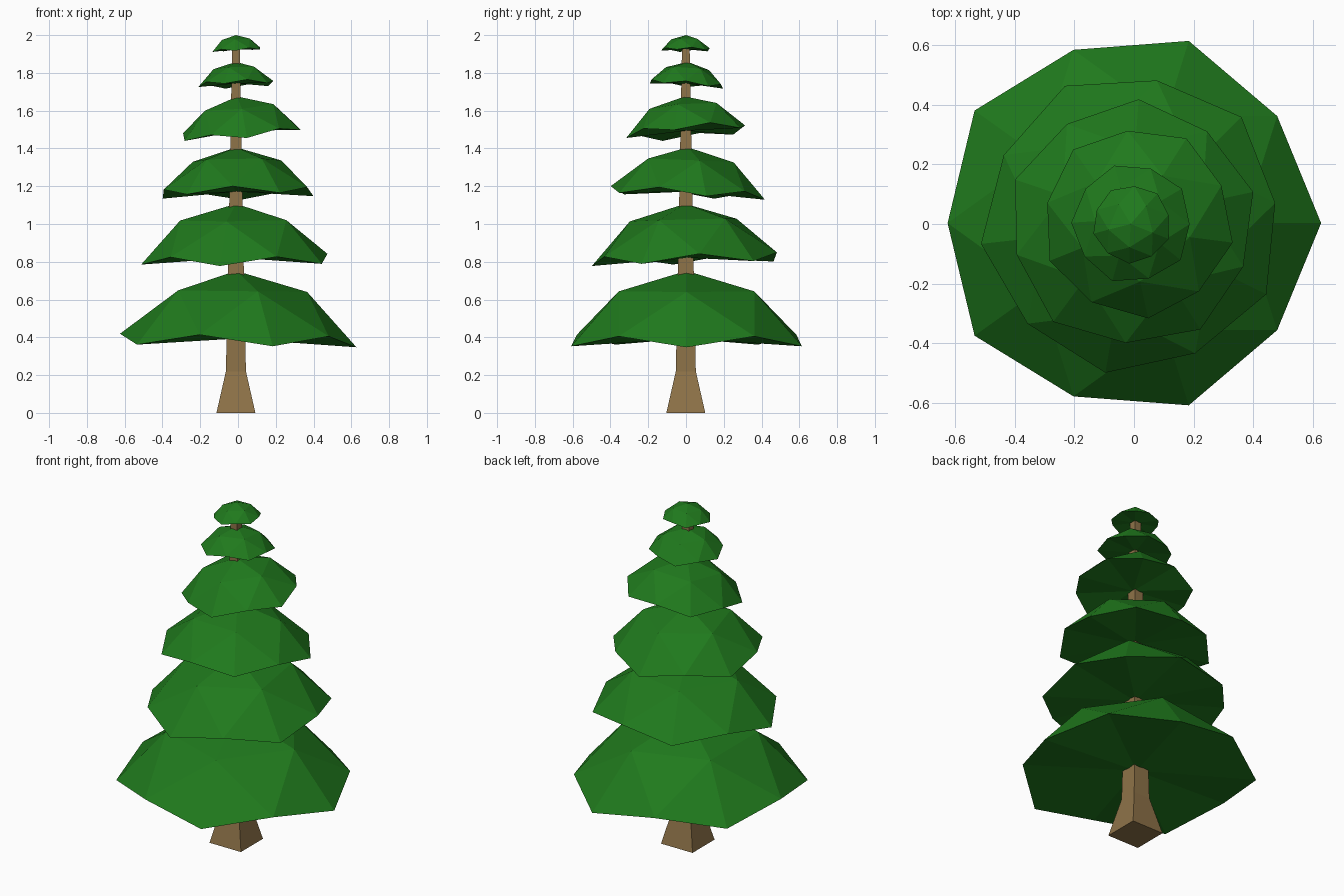
import bpy, bmesh
from math import atan2, radians
from mathutils import Matrix

if "Cube" in bpy.data.objects:
    bpy.data.objects.remove(bpy.data.objects["Cube"])


def material(name, rgb):
    m = bpy.data.materials.new(name)
    m.diffuse_color = (*rgb, 1)
    m.use_nodes = True
    m.node_tree.nodes["Principled BSDF"].inputs["Base Color"].default_value = m.diffuse_color
    return m


def add_object(name, bm, mat):
    bmesh.ops.recalc_face_normals(bm, faces=bm.faces)
    mesh = bpy.data.meshes.new(name)
    bm.to_mesh(mesh)
    bm.free()
    mesh.materials.append(mat)
    obj = bpy.data.objects.new(name, mesh)
    bpy.context.collection.objects.link(obj)
    return obj


green = material("foliage_green", (0.014, 0.193, 0.012))
brown = material("bark_brown", (0.27, 0.17, 0.065))

# Trunk: square section with a flared foot, (height, half width)
bm = bmesh.new()
rings = []
for z, h in [(0, 0.103), (0.22, 0.053), (0.8, 0.041), (1.95, 0.02)]:
    rings.append([bm.verts.new((x * h - 0.011, y * h - 0.001, z))
                  for x, y in [(-1, -1), (1, -1), (1, 1), (-1, 1)]])
for lo, hi in zip(rings, rings[1:]):
    for i in range(4):
        j = (i + 1) % 4
        bm.faces.new((lo[i], lo[j], hi[j], hi[i]))
bm.faces.new(rings[0][::-1])
bm.faces.new(rings[-1])
add_object("trunk", bm, brown)


# Foliage tier: closed upper cap of a low-poly icosphere, hung from its tip
def tier(name, tip, radius, turn, tilt_x=0, tilt_y=0):
    bm = bmesh.new()
    bmesh.ops.create_icosphere(bm, subdivisions=2, radius=1)
    bmesh.ops.delete(bm, geom=[v for v in bm.verts if v.co.z < 0.2], context='VERTS')
    corner = min(bm.verts, key=lambda v: v.co.z).co
    start = atan2(corner.y, corner.x)
    # underside fans from the zigzag rim to a middle point
    rim = [e for e in bm.edges if e.is_boundary]
    middle = bm.verts.new((0, 0, 0.5))
    for e in rim:
        bm.faces.new((*e.verts, middle))
    place = (Matrix.Translation(tip)
             @ Matrix.Rotation(radians(tilt_x), 4, 'X')
             @ Matrix.Rotation(radians(tilt_y), 4, 'Y')
             @ Matrix.Rotation(radians(turn) - start, 4, 'Z')
             @ Matrix.Scale(radius, 4)
             @ Matrix.Translation((0, 0, -1)))
    bm.transform(place)
    add_object(name, bm, green)


# tip position, radius, angle of a low corner, tilts
tiers = [
    ((-0.010, 0.003, 0.752), 0.718, 0, 0, 0.7),
    ((-0.010, -0.004, 1.107), 0.571, 44, 1.5, -0.5),
    ((-0.010, 0.010, 1.406), 0.470, 15, -2.5, -0.8),
    ((-0.004, -0.007, 1.675), 0.364, 60, 4, -5),
    ((-0.011, 0.010, 1.858), 0.228, 35, -4, -2),
    ((-0.011, 0.000, 2.0), 0.149, 50, 0, -3),
]
for n, args in enumerate(tiers, 1):
    tier(f"foliage_tier_{n}", *args)
